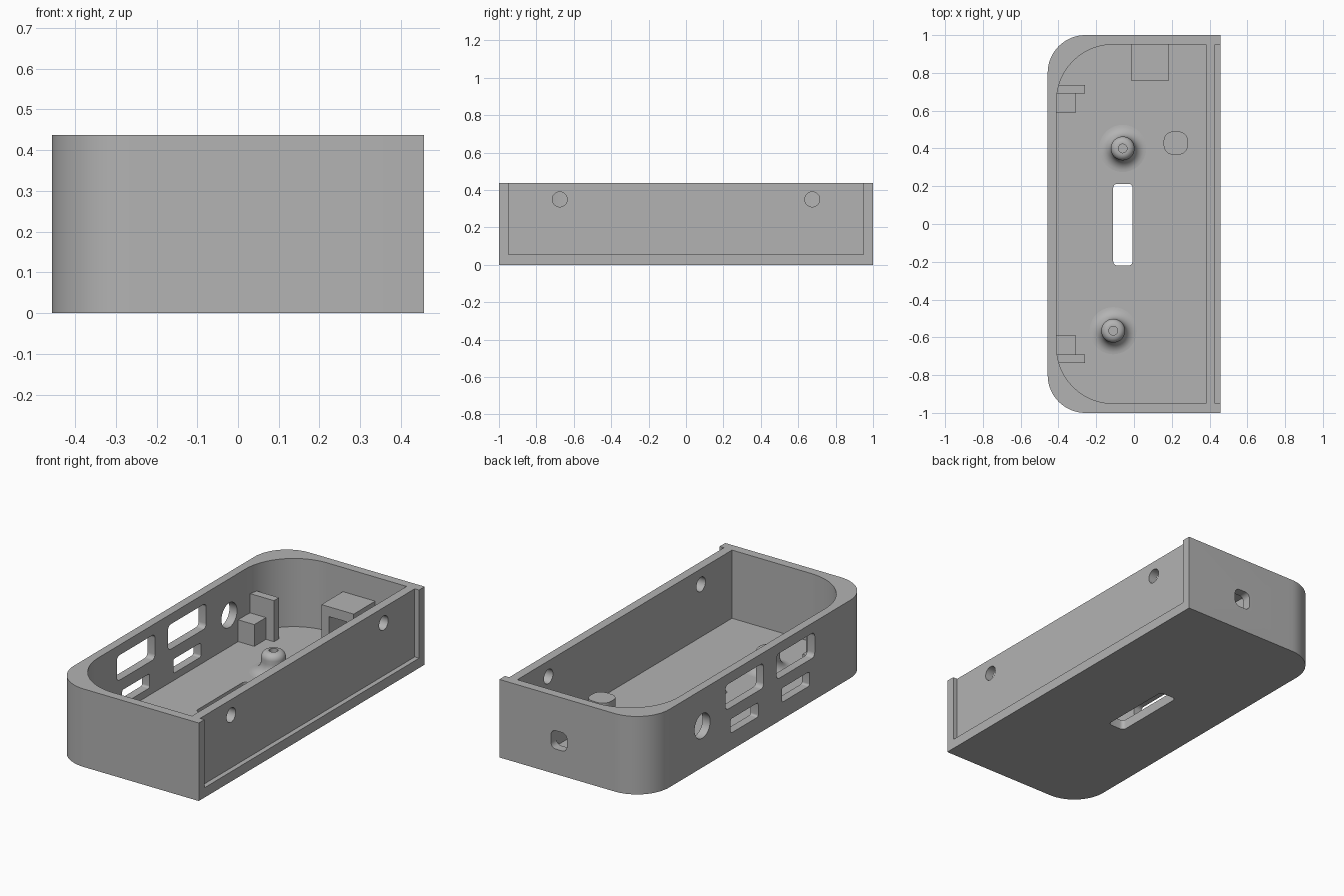
import bpy, bmesh, math

cube = bpy.data.objects.get("Cube")
if cube:
    bpy.data.objects.remove(cube, do_unlink=True)

grey = bpy.data.materials.new("plain grey")
grey.use_nodes = True
colour = (0.45, 0.45, 0.45, 1)
grey.diffuse_color = colour
grey.node_tree.nodes["Principled BSDF"].inputs["Base Color"].default_value = colour

HEIGHT, FLOOR = 0.437, 0.055


def outline(a0, a1, b0, b1, left=0, right=0, steps=16):
    """Rectangle with rounded corners; the radius may differ left and right."""
    pts = []
    corners = ((a1, b1, -1, -1, right), (a0, b1, 1, -1, left),
               (a0, b0, 1, 1, left), (a1, b0, -1, 1, right))
    for quarter, (a, b, da, db, r) in enumerate(corners):
        if r == 0:
            pts.append((a, b))
            continue
        for i in range(steps + 1):
            t = math.pi / 2 * (quarter + i / steps)
            pts.append((a + da * r + r * math.cos(t), b + db * r + r * math.sin(t)))
    return pts


def circle(a, b, r, n=40):
    return [(a + r * math.cos(2 * math.pi * i / n),
             b + r * math.sin(2 * math.pi * i / n)) for i in range(n)]


def finish(name, bm):
    bmesh.ops.recalc_face_normals(bm, faces=bm.faces[:])
    mesh = bpy.data.meshes.new(name)
    bm.to_mesh(mesh)
    bm.free()
    mesh.materials.append(grey)
    obj = bpy.data.objects.new(name, mesh)
    bpy.context.collection.objects.link(obj)
    return obj


def prism(name, pts, axis, lo, hi):
    """Extrude a flat outline along the given axis."""
    place = {"x": lambda a, b, c: (c, a, b),
             "y": lambda a, b, c: (a, c, b),
             "z": lambda a, b, c: (a, b, c)}[axis]
    bm = bmesh.new()
    rings = [[bm.verts.new(place(a, b, c)) for a, b in pts] for c in (lo, hi)]
    for ring in rings:
        bm.faces.new(ring)
    for i in range(len(pts)):
        j = (i + 1) % len(pts)
        bm.faces.new((rings[0][i], rings[0][j], rings[1][j], rings[1][i]))
    return finish(name, bm)


def select(obj):
    bpy.ops.object.select_all(action="DESELECT")
    obj.select_set(True)
    bpy.context.view_layer.objects.active = obj


def cut(obj, pts, axis, lo, hi):
    cutter = prism("cutter", pts, axis, lo, hi)
    cutter.hide_render = True
    mod = obj.modifiers.new("cut", "BOOLEAN")
    mod.operation, mod.solver, mod.object = "DIFFERENCE", "EXACT", cutter
    select(obj)
    bpy.ops.object.modifier_apply(modifier=mod.name)
    bpy.data.objects.remove(cutter, do_unlink=True)


def smooth(obj):
    select(obj)
    bpy.ops.object.shade_smooth_by_angle(angle=math.radians(30))


# Open tray with two rounded corners
tray = prism("tray", outline(-0.457, 0.457, -1, 1, left=0.2), "z", 0, HEIGHT)
cut(tray, outline(-0.41, 0.38, -0.95, 0.95, left=0.3, steps=24), "z", FLOOR, 0.6)

# Shallow recess on the flat long side, with two screw holes
cut(tray, outline(-0.95, 0.95, FLOOR, 0.6), "x", 0.43, 0.6)
for side in (-1, 1):
    cut(tray, circle(side * 0.675, 0.35, 0.04), "x", 0.3, 0.6)

# Ports in the opposite wall: round socket, two wide and two narrow openings
cut(tray, circle(0.508, 0.233, 0.069), "x", -0.6, -0.3)
for y in (0.135, -0.318):
    cut(tray, outline(y - 0.169, y + 0.169, 0.24, 0.38, 0.025, 0.025, 6), "x", -0.6, -0.3)
    cut(tray, outline(y - 0.122, y + 0.122, 0.095, 0.175, 0.012, 0.012, 6), "x", -0.6, -0.3)

# Floor slot and rear cable hole
cut(tray, outline(-0.11, -0.007, -0.22, 0.213, 0.022, 0.022, 6), "z", -0.1, 0.1)
cut(tray, outline(0.038, 0.137, 0.14, 0.243, 0.03, 0.03, 6), "y", 0.9, 1.1)
smooth(tray)

# Hollow housing behind the rear hole
housing = prism("rear_housing", outline(-0.015, 0.185, 0.76, 0.97), "z", 0.03, 0.302)
cut(housing, outline(0.032, 0.14, 0.13, 0.247), "y", 0.6, 1.1)

# Stepped board supports, mirrored front and back
for side, label in ((1, "back"), (-1, "front")):
    for part, x, near, far, top in (("plate", -0.26, 0.69, 0.735, 0.285),
                                    ("block", -0.31, 0.587, 0.69, 0.177)):
        y0, y1 = sorted((side * near, side * far))
        prism(f"{label}_support_{part}", outline(-0.43, x, y0, y1), "z", 0.03, top)

# Plain rounded-square post
smooth(prism("square_post", outline(0.157, 0.285, 0.367, 0.49, 0.05, 0.05, 8), "z", 0.03, 0.18))


# Turned screw bosses with a flared base, domed top and blind hole
def boss(name, x, y):
    steps = 8
    quarter = [math.pi / 2 * i / steps for i in range(steps + 1)]
    profile = [(0.125 - 0.062 * math.sin(t), FLOOR + 0.062 * (1 - math.cos(t)))
               for t in quarter]
    profile += [(0.028 + 0.035 * math.cos(t), 0.137 + 0.035 * math.sin(t)) for t in quarter]
    profile += [(0.023, 0.172), (0.023, 0.14), (0, 0.14)]
    bm = bmesh.new()
    verts = [bm.verts.new((x + r, y, z)) for r, z in profile]
    edges = [bm.edges.new(pair) for pair in zip(verts, verts[1:])]
    bmesh.ops.spin(bm, geom=verts + edges, cent=(x, y, 0), axis=(0, 0, 1),
                   angle=2 * math.pi, steps=40)
    bmesh.ops.remove_doubles(bm, verts=bm.verts[:], dist=0.0001)
    obj = finish(name, bm)
    # An open lathe can come out inside-out, so face the skin upward
    if sum(p.normal.z * p.area for p in obj.data.polygons) < 0:
        obj.data.flip_normals()
    smooth(obj)


boss("back_boss", -0.06, 0.4)
boss("front_boss", -0.11, -0.565)
